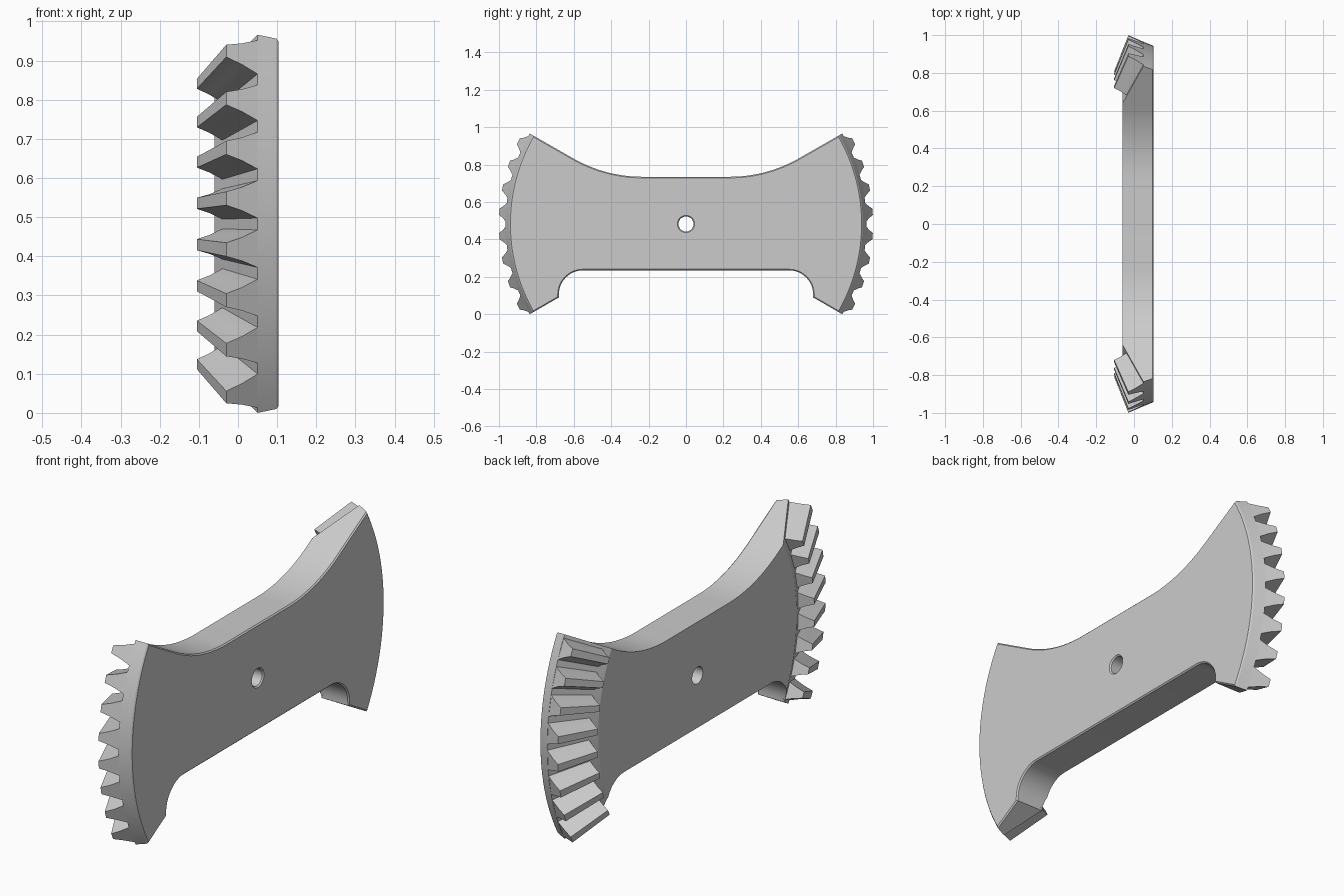
import bpy, bmesh, math
from mathutils import Vector

if "Cube" in bpy.data.objects:
    bpy.data.objects.remove(bpy.data.objects["Cube"])

AXIS_Z = 0.4825               # height of the pivot axis
FRONT, BACK = -0.06, 0.104    # plate faces along x
CHAMFER = 0.006
APEX_X = -0.425               # shared apex of the tooth cones

steel = bpy.data.materials.new("plain grey")
steel.use_nodes = True
GREY = (0.6, 0.6, 0.6, 1)
steel.diffuse_color = GREY
steel.node_tree.nodes["Principled BSDF"].inputs["Base Color"].default_value = GREY


def loft(name, rings):
    """Solid through matching rings of points, capped at both ends."""
    bm = bmesh.new()
    loops = [[bm.verts.new(p) for p in ring] for ring in rings]
    n = len(loops[0])
    for a, b in zip(loops, loops[1:]):
        for i in range(n):
            j = (i + 1) % n
            bm.faces.new((a[i], a[j], b[j], b[i]))
    bm.faces.new(loops[0])
    bm.faces.new(loops[-1])
    bmesh.ops.recalc_face_normals(bm, faces=bm.faces)
    mesh = bpy.data.meshes.new(name)
    bm.to_mesh(mesh)
    bm.free()
    mesh.materials.append(steel)
    obj = bpy.data.objects.new(name, mesh)
    bpy.context.collection.objects.link(obj)
    return obj


def polar(x, r, angle):
    """Point around the pivot axis, angle measured from +y toward +z."""
    return Vector((x, r * math.cos(angle), AXIS_Z + r * math.sin(angle)))


def lathe(name, profile, steps):
    return loft(name, [[polar(x, r, math.tau * i / steps) for i in range(steps)]
                       for x, r in profile])


def arc(cy, cz, r, start, end, steps):
    return [(cy + r * math.cos(math.radians(start + (end - start) * i / steps)),
             cz + r * math.sin(math.radians(start + (end - start) * i / steps)))
            for i in range(steps + 1)]


def inset(points, d):
    """Shift a counter-clockwise outline inward by d."""
    out = []
    for i, p in enumerate(points):
        a, p, b = Vector(points[i - 1]), Vector(p), Vector(points[(i + 1) % len(points)])
        n1, n2 = [Vector((-e.y, e.x)).normalized() for e in (p - a, b - p)]
        m = n1 + n2
        out.append(p + m * (2 * d / m.length_squared))
    return out


def combine(target, cutter, operation):
    mod = target.modifiers.new(operation, 'BOOLEAN')
    mod.operation, mod.solver, mod.object = operation, 'EXACT', cutter
    bpy.context.view_layer.objects.active = target
    bpy.ops.object.modifier_apply(modifier=mod.name)
    bpy.data.objects.remove(cutter)


# Plate outline: lower notch, radial ends, broad upper fillet
slope = math.tan(math.radians(30))
reach = 1.1
fillet = 0.2 / math.tan(math.radians(15))
half = arc(0.55, 0.105, 0.13, 90, 0, 12)
half += [(0.68, AXIS_Z - 0.68 * slope),
         (reach, AXIS_Z - reach * slope), (reach, AXIS_Z + reach * slope)]
half += arc(0.233, 0.735 + fillet, fillet, 300, 270, 16)
outline = half + [(-y, z) for y, z in reversed(half)]
small = inset(outline, CHAMFER)
plate = loft("sector_plate", [[(x, y, z) for y, z in ring] for x, ring in
             ((FRONT, outline), (BACK - CHAMFER, outline), (BACK, small))])

# Conical rim and pivot hole
rim = lathe("rim_cutter", [(-0.08, 0.7), (0.05, 0.965), (0.098, 0.945), (0.12, 0.923)], 144)
combine(plate, rim, 'INTERSECT')
hole = lathe("hole_cutter", [(-0.2, 0.04), (0.098, 0.04), (0.12, 0.062)], 40)
combine(plate, hole, 'DIFFERENCE')


# Tapered bevel teeth: (x, radius, half angle in degrees) at the outer end
SECTION = [(0.06, 0.959, 2.95), (0.05, 0.965, 2.85), (0.01, 0.983, 1.75), (-0.03, 1.0, 1.0)]


def tooth(name, centre):
    rings = []
    for scale in (1, 0.81):
        side = [(APEX_X + (x - APEX_X) * scale, r * scale, math.radians(h)) for x, r, h in SECTION]
        rings.append([polar(x, r, centre - h) for x, r, h in side] +
                     [polar(x, r, centre + h) for x, r, h in reversed(side)])
    return loft(name, rings)


parts = [plate]
for base, label in ((0, "rear"), (180, "front")):
    for k in range(8):
        angle = math.radians(base + 7.5 * (k - 3.5))
        parts.append(tooth(f"{label}_tooth_{k + 1}", angle))

# Smooth curved walls, crisp edges
bpy.ops.object.select_all(action='DESELECT')
for obj in parts:
    obj.select_set(True)
bpy.context.view_layer.objects.active = plate
bpy.ops.object.shade_smooth_by_angle(angle=math.radians(20))
